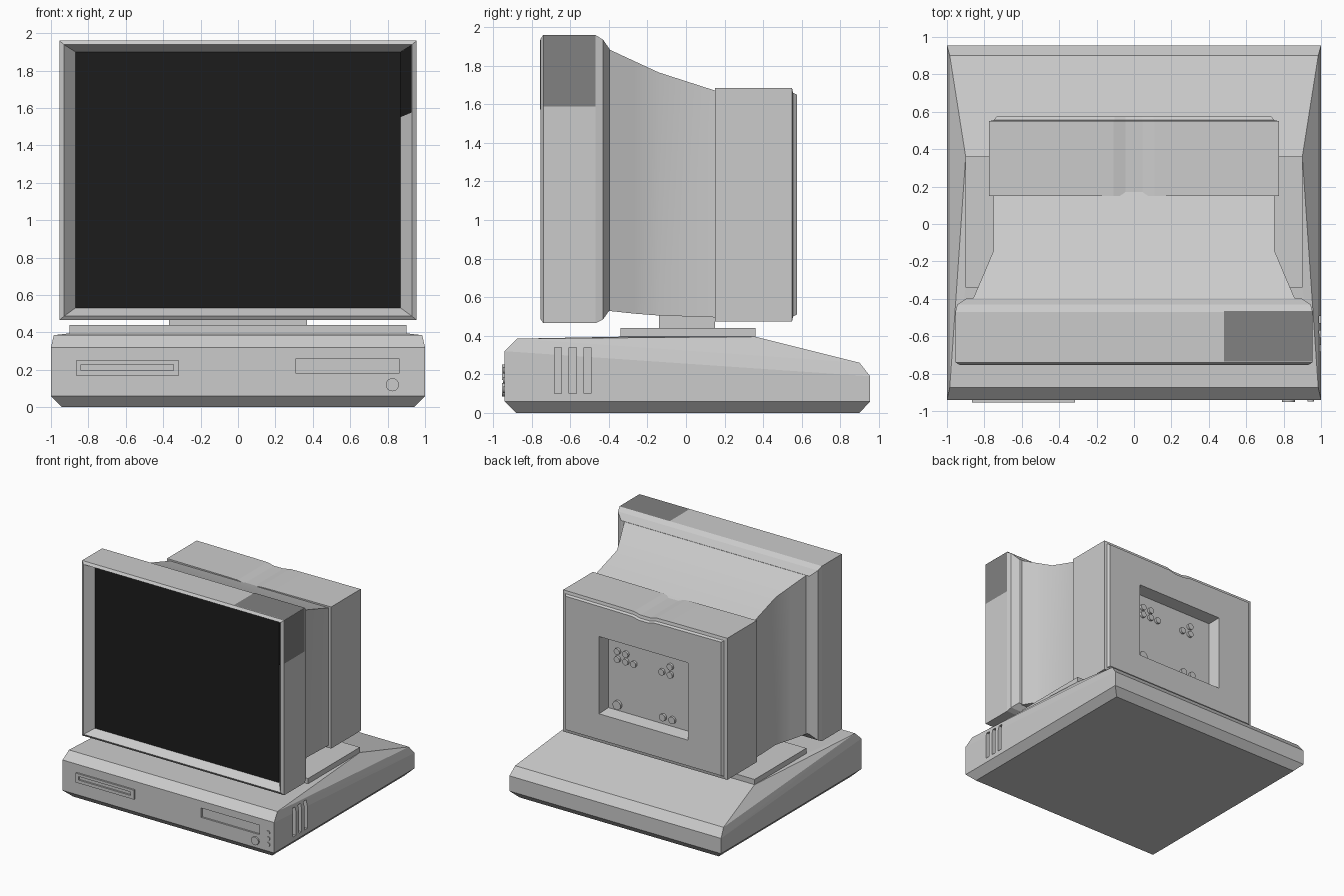
import bpy, bmesh, math
from mathutils import Matrix, Vector

if "Cube" in bpy.data.objects:
    bpy.data.objects.remove(bpy.data.objects["Cube"])


def finish(name, bm, mat=None):
    bmesh.ops.recalc_face_normals(bm, faces=bm.faces)
    me = bpy.data.meshes.new(name)
    bm.to_mesh(me)
    bm.free()
    ob = bpy.data.objects.new(name, me)
    bpy.context.collection.objects.link(ob)
    if mat:
        me.materials.append(mat)
    return ob


def colour(name, v):
    m = bpy.data.materials.new(name)
    m.diffuse_color = (v, v, v, 1)
    m.use_nodes = True
    m.node_tree.nodes["Principled BSDF"].inputs["Base Color"].default_value = m.diffuse_color
    return m


def boxes(name, extents, mat=None):
    bm = bmesh.new()
    for x0, x1, y0, y1, z0, z1 in extents:
        mtx = Matrix.Translation(((x0 + x1) / 2, (y0 + y1) / 2, (z0 + z1) / 2)) \
            @ Matrix.Diagonal((x1 - x0, y1 - y0, z1 - z0, 1))
        bmesh.ops.create_cube(bm, size=1, matrix=mtx)
    return finish(name, bm, mat)


def discs(name, y0, y1, items, sides=16):
    """Short cylinders along y; items are (x, z, radius)."""
    bm = bmesh.new()
    for x, z, r in items:
        bmesh.ops.create_cone(
            bm, cap_ends=True, segments=sides, radius1=r, radius2=r, depth=y1 - y0,
            matrix=Matrix.Translation((x, (y0 + y1) / 2, z)) @ Matrix.Rotation(math.pi / 2, 4, 'X'))
    return finish(name, bm)


def ring(y, hx, z0, z1, dip=None):
    """Rectangular section at y; dip gives the top edge a shallow wave."""
    pts = [(-hx, y, z0), (hx, y, z0), (hx, y, z1)]
    if dip is not None:
        for t, w in ((.3, .2), (.14, .3), (.06, 1), (-.06, 1), (-.14, .3), (-.3, .2)):
            pts.append((t * hx, y, z1 - w * dip))
    return pts + [(-hx, y, z1)]


def loft(name, rings):
    bm = bmesh.new()
    vs = [[bm.verts.new(p) for p in r] for r in rings]
    n = len(vs[0])
    for a, b in zip(vs, vs[1:]):
        for i in range(n):
            j = (i + 1) % n
            bm.faces.new((a[i], a[j], b[j], b[i]))
    bm.faces.new(vs[0])
    bm.faces.new(vs[-1])
    return finish(name, bm)


def quad(name, pts, mat):
    bm = bmesh.new()
    bm.faces.new([bm.verts.new(p) for p in pts])
    me = finish(name, bm, mat)
    return me


def cut(ob, extents):
    cutter = boxes("cutter", extents)
    cutter.hide_render = True
    mod = ob.modifiers.new("cut", 'BOOLEAN')
    mod.operation = 'DIFFERENCE'
    mod.solver = 'EXACT'
    mod.object = cutter
    bpy.context.view_layer.objects.active = ob
    bpy.ops.object.modifier_apply(modifier=mod.name)
    bpy.data.objects.remove(cutter)


black = colour("screen_black", 0.012)
dark = colour("dark_grey", 0.22)

# Computer case: hull of mirrored section points
bm = bmesh.new()
for x, y, z in ((.94, -.88, 0), (.94, .90, 0), (1, -.94, .06), (1, .955, .06),
                (1, -.94, .32), (1, .955, .19), (.985, -.875, .385), (.985, .90, .26),
                (.90, -.34, .395), (.90, .36, .395)):
    for s in (-1, 1):
        bm.verts.new((s * x, y, z))
bmesh.ops.convex_hull(bm, input=bm.verts)
bmesh.ops.dissolve_limit(bm, angle_limit=.01, verts=bm.verts, edges=bm.edges)
case = finish("computer_case", bm)

# Side vents (right side only) and the drive bay recess
cut(case, [(.96, 1.1, y, y + .037, .10, .34) for y in (-.683, -.606, -.529)]
    + [(.31, .86, -1.1, -.925, .18, .26)])

# Disk drive, power button and indicator lights
drive = boxes("disk_drive", [(-.865, -.315, -.955, -.93, .17, .25)])
cut(drive, [(-.84, -.345, -1.1, -.94, .197, .227)])
discs("power_button", -.953, -.93, [(.825, .12, .035)], 20)
discs("indicator_lights", -.948, -.93, [(.945, z, .017) for z in (.22, .17, .12)])

# Stand
boxes("stand_plate", [(-.90, .90, -.34, .36, .385, .44)])
boxes("stand_neck", [(-.37, .37, -.14, .15, .43, .51)])

# Monitor: bezel with recessed front, tapering body, rear housing with recess
loft("monitor_bezel", [
    ring(-.685, .87, .53, 1.90), ring(-.755, .93, .487, 1.938),
    ring(-.74, .955, .465, 1.96), ring(-.47, .955, .465, 1.96),
    ring(-.43, .945, .485, 1.935), ring(-.395, .89, .535, 1.885)])
boxes("screen", [(-.87, .87, -.689, -.67, .53, 1.90)], black)
loft("monitor_body", [
    ring(-.41, .865, .53, 1.89), ring(-.27, .805, .515, 1.825),
    ring(-.14, .75, .505, 1.765), ring(.17, .75, .495, 1.665)])
loft("rear_housing", [
    ring(.15, .775, .475, 1.685, .02), ring(.55, .775, .475, 1.685, .02),
    ring(.555, .75, .50, 1.66, .02), ring(.575, .735, .51, 1.65, .02),
    ring(.575, .42, .73, 1.39, 0), ring(.475, .40, .75, 1.37, 0)])

# Rear connectors inside the recess
discs("rear_connectors", .46, .495, [
    (.31, 1.258, .027), (.23, 1.255, .027), (.31, 1.19, .027), (.23, 1.19, .027),
    (.155, 1.19, .027), (-.19, 1.26, .027), (-.19, 1.19, .027), (-.11, 1.195, .027),
    (.31, .80, .038), (-.12, .81, .03), (-.21, .81, .03)])

# Dark corner panels on the bezel's upper right
quad("corner_panel_side", [(.957, -.74, 1.59), (.957, -.47, 1.59),
                           (.957, -.47, 1.96), (.957, -.74, 1.96)], dark)
quad("corner_panel_top", [(.48, -.735, 1.962), (.955, -.735, 1.962),
                          (.955, -.465, 1.962), (.48, -.465, 1.962)], dark)
quad("corner_panel_inner", [(.867, -.688, 1.55), (.927, -.758, 1.575),
                            (.927, -.758, 1.936), (.867, -.688, 1.898)], black)

# Panel normals face outward
for name, d in (("corner_panel_side", (1, 0, 0)), ("corner_panel_top", (0, 0, 1)),
                ("corner_panel_inner", (-1, -1, 0))):
    me = bpy.data.objects[name].data
    if me.polygons[0].normal.dot(Vector(d)) < 0:
        me.flip_normals()

# Smooth shading on the rounded parts
for name in ("monitor_body", "power_button", "indicator_lights", "rear_connectors"):
    bpy.ops.object.select_all(action='DESELECT')
    ob = bpy.data.objects[name]
    ob.select_set(True)
    bpy.context.view_layer.objects.active = ob
    bpy.ops.object.shade_smooth_by_angle(angle=math.radians(30))
